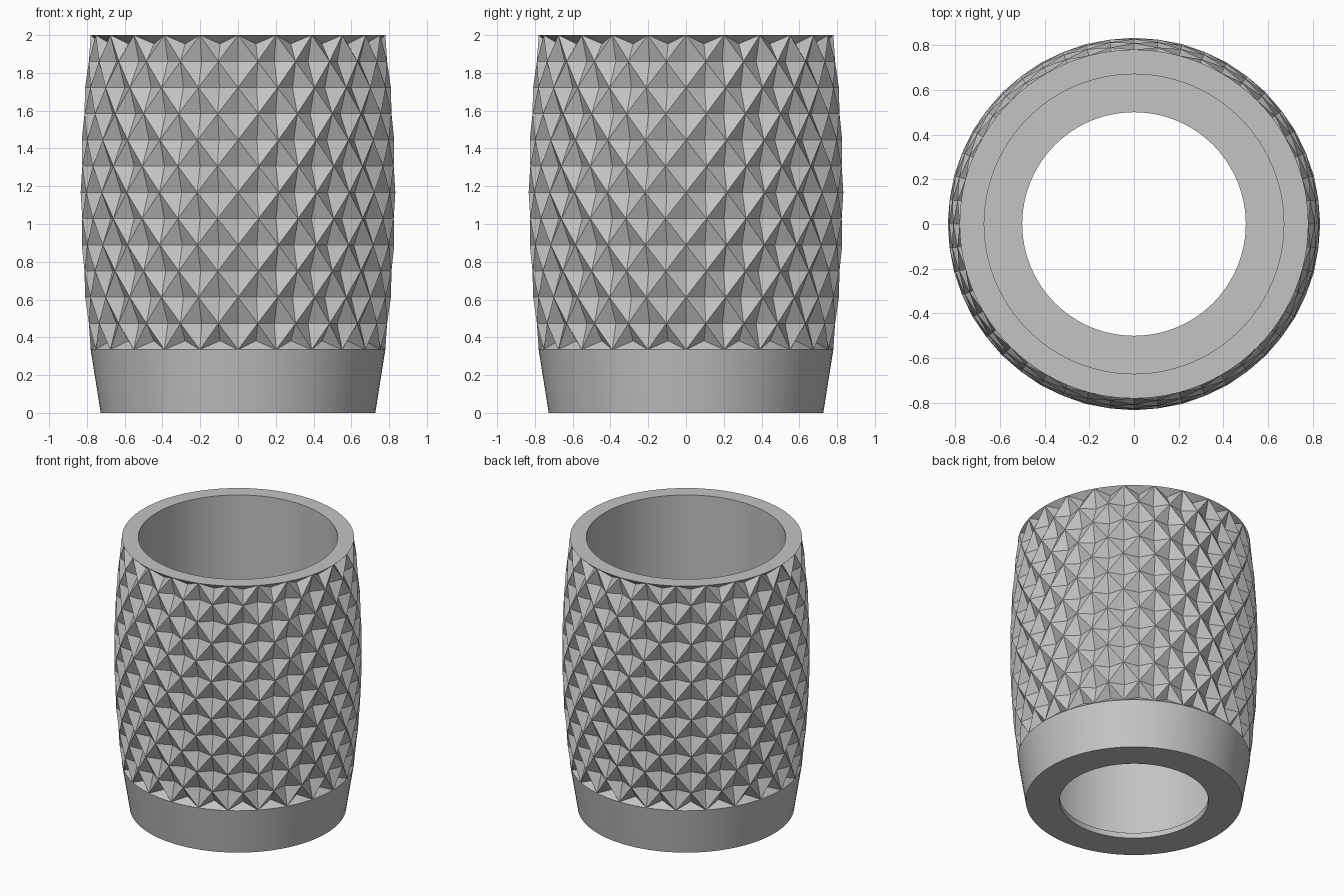
import bpy
import bmesh
import math
from mathutils import Vector

cube = bpy.data.objects.get("Cube")
if cube:
    bpy.data.objects.remove(cube, do_unlink=True)

COLUMNS = 24          # diamonds around
ROWS = 12             # half-diamond rows
ARC = 4               # round-rim segments per diamond
Z_LOW, Z_TOP = 0.335, 2.0
R_EDGE, BULGE = 0.78, 0.053
DEPTH = 0.05          # recess of each diamond centre


def polar(radius, angle, z):
    return Vector((radius * math.cos(angle), radius * math.sin(angle), z))


def ridge_point(row, half_col):
    """Raised lattice point on the barrel-shaped surface."""
    t = row / ROWS
    radius = R_EDGE + BULGE * (1 - (2 * t - 1) ** 2)
    return polar(radius, half_col * math.pi / COLUMNS, Z_LOW + t * (Z_TOP - Z_LOW))


def recess(bm, corners, outline):
    """Fan of facets from a sunken centre to the outline."""
    centre = sum(corners, Vector()) / len(corners)
    centre -= Vector((centre.x, centre.y, 0)).normalized() * DEPTH
    for a, b in zip(outline, outline[1:] + outline[:1]):
        bm.faces.new([bm.verts.new(p) for p in (a, b, centre)])


bm = bmesh.new()

# Turned parts: tapered foot, underside, hole, floor ledge, inner wall, top rim
profile = [(R_EDGE, Z_LOW), (0.727, 0), (0.5, 0), (0.5, 0.04),
           (0.67, 0.04), (0.67, Z_TOP), (R_EDGE, Z_TOP)]
ring = [bm.verts.new((r, 0, z)) for r, z in profile]
edges = [bm.edges.new(pair) for pair in zip(ring, ring[1:])]
bmesh.ops.spin(bm, geom=ring + edges, cent=(0, 0, 0), axis=(0, 0, 1),
               angle=2 * math.pi, steps=COLUMNS * ARC)

# Whole recessed diamonds
for row in range(1, ROWS):
    for col in range(COLUMNS):
        c = 2 * col + (row + 1) % 2
        diamond = [ridge_point(row - 1, c), ridge_point(row, c + 1),
                   ridge_point(row + 1, c), ridge_point(row, c - 1)]
        recess(bm, diamond, diamond)

# Half diamonds against the round foot and rim
for edge_row, inner_row in ((0, 1), (ROWS, ROWS - 1)):
    for col in range(COLUMNS):
        c = 2 * col + 1
        tip = ridge_point(inner_row, c)
        arc = [ridge_point(edge_row, c - 1 + 2 * i / ARC) for i in range(ARC + 1)]
        recess(bm, [arc[0], arc[-1], tip], arc + [tip])

bmesh.ops.remove_doubles(bm, verts=bm.verts[:], dist=0.0005)
bmesh.ops.recalc_face_normals(bm, faces=bm.faces[:])

mesh = bpy.data.meshes.new("faceted_cup")
bm.to_mesh(mesh)
bm.free()
cup = bpy.data.objects.new("faceted_cup", mesh)
bpy.context.collection.objects.link(cup)

# Single plain grey
grey = bpy.data.materials.new("light_grey")
grey.use_nodes = True
colour = (0.55, 0.55, 0.55, 1)
grey.diffuse_color = colour
grey.node_tree.nodes["Principled BSDF"].inputs["Base Color"].default_value = colour
mesh.materials.append(grey)

# Smooth turned walls, crisp facets
bpy.ops.object.select_all(action='DESELECT')
cup.select_set(True)
bpy.context.view_layer.objects.active = cup
bpy.ops.object.shade_smooth_by_angle(angle=math.radians(8))
